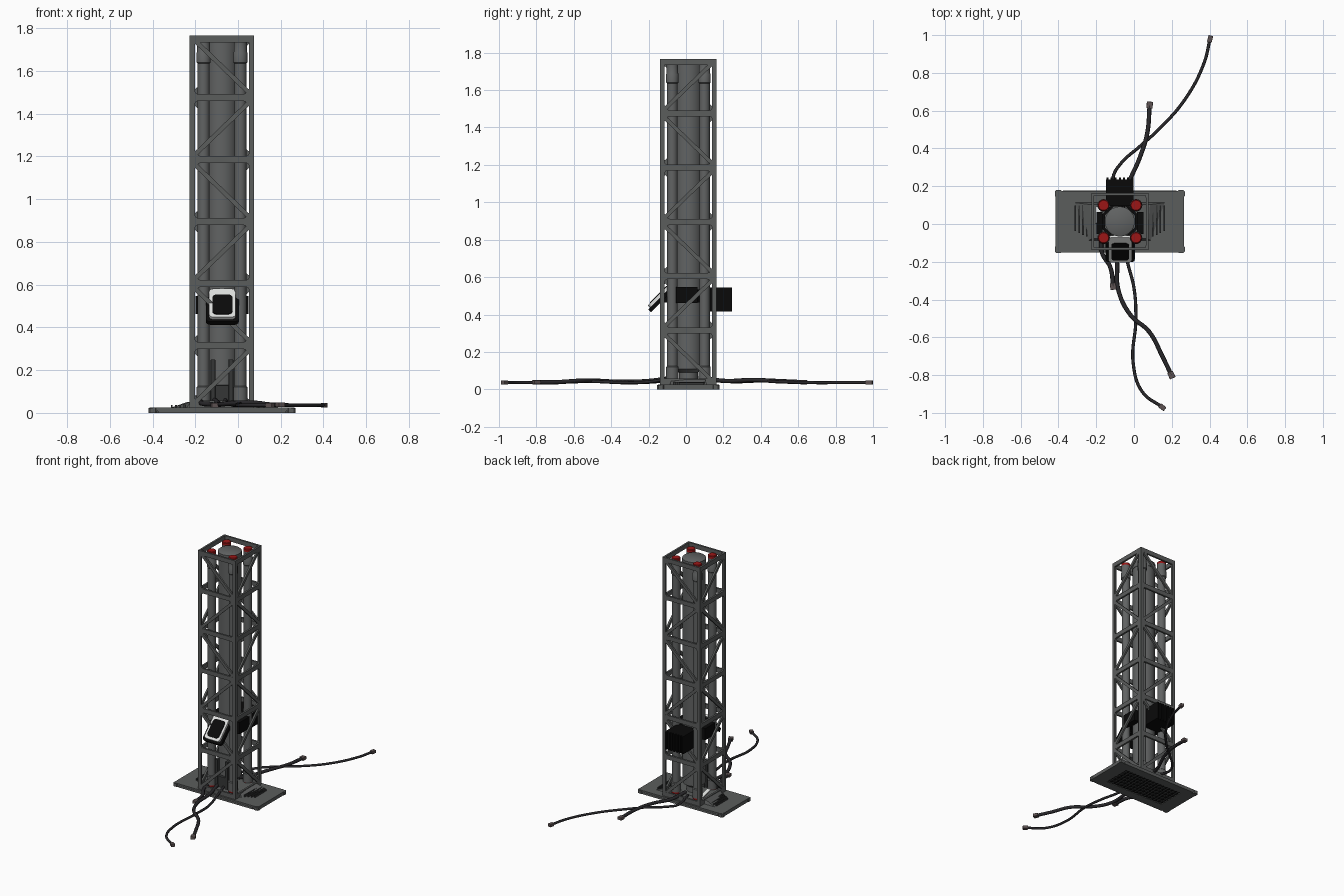
import bpy, bmesh, math
from mathutils import Matrix, Vector

if "Cube" in bpy.data.objects:
    bpy.data.objects.remove(bpy.data.objects["Cube"])

CX, CY = -0.075, 0.013          # tower axis
H = 0.151                       # tower half width
Z0, Z1, BAYS = 0.025, 1.766, 6  # tower bottom, top, bays


def mat(name, rgb):
    m = bpy.data.materials.new(name)
    m.diffuse_color = (*rgb, 1)
    m.use_nodes = True
    m.node_tree.nodes["Principled BSDF"].inputs["Base Color"].default_value = m.diffuse_color
    return m


GREY = mat("steel grey", (0.105, 0.11, 0.108))
TUBE = mat("tube grey", (0.12, 0.125, 0.125))
DARK = mat("dark grey", (0.035, 0.037, 0.037))
BLACK = mat("black", (0.003, 0.003, 0.003))
CABLE = mat("cable black", (0.022, 0.021, 0.024))
RED = mat("red", (0.33, 0.008, 0.008))
WHITE = mat("white", (0.75, 0.76, 0.75))
PLUG = mat("plug grey", (0.11, 0.085, 0.085))


def finish(name, bm, material, smooth=False, bevel=0):
    bmesh.ops.recalc_face_normals(bm, faces=bm.faces)
    me = bpy.data.meshes.new(name)
    bm.to_mesh(me)
    bm.free()
    me.materials.append(material)
    ob = bpy.data.objects.new(name, me)
    bpy.context.collection.objects.link(ob)
    if bevel:
        b = ob.modifiers.new("bevel", 'BEVEL')
        b.width, b.segments = bevel, 2
    if smooth:
        bpy.ops.object.select_all(action='DESELECT')
        ob.select_set(True)
        bpy.context.view_layer.objects.active = ob
        bpy.ops.object.shade_smooth_by_angle(angle=math.radians(40))
    return ob


def add_box(bm, c, s, rot=Matrix()):
    bmesh.ops.create_cube(bm, size=1, matrix=Matrix.Translation(c) @ rot @ Matrix.Diagonal((*s, 1)))


def box(name, c, s, material, bevel=0, rot=Matrix()):
    bm = bmesh.new()
    add_box(bm, c, s, rot)
    return finish(name, bm, material, bevel=bevel)


def add_prism(bm, pts, d0, d1, m=Matrix()):
    a = [bm.verts.new(m @ Vector((x, y, d0))) for x, y in pts]
    b = [bm.verts.new(m @ Vector((x, y, d1))) for x, y in pts]
    n = len(pts)
    bm.faces.new(a[::-1])
    bm.faces.new(b)
    for i in range(n):
        bm.faces.new((a[i], a[(i + 1) % n], b[(i + 1) % n], b[i]))


def lathe(name, x, y, profile, material, n=32):
    """Solid of revolution from (radius, z) pairs."""
    bm = bmesh.new()
    rings = [[bm.verts.new((x + r * math.cos(2 * math.pi * i / n), y + r * math.sin(2 * math.pi * i / n), z))
              for i in range(n)] for r, z in profile]
    for a, b in zip(rings, rings[1:]):
        for i in range(n):
            bm.faces.new((a[i], a[(i + 1) % n], b[(i + 1) % n], b[i]))
    bm.faces.new(rings[0])
    bm.faces.new(rings[-1])
    return finish(name, bm, material, smooth=True)


def round_rect(w, h, r, n=5):
    return [(sx * (w - r) + r * math.cos(a), sy * (h - r) + r * math.sin(a))
            for sx, sy, q in ((1, 1, 0), (-1, 1, 1), (-1, -1, 2), (1, -1, 3))
            for a in [math.pi / 2 * (q + i / n) for i in range(n + 1)]]


# Lattice tower: one panel per side, diagonals meet at shared corners
T, POST, BEAM = 0.014, 0.024, 0.032
step = (Z1 - Z0) / BAYS
for k, side in enumerate(("front", "right", "back", "left")):
    bm = bmesh.new()
    for s in (-1, 1):
        add_box(bm, (s * (H - POST / 2), -H + T / 2, (Z0 + Z1) / 2), (POST, T, Z1 - Z0))
    for i in range(BAYS + 1):
        z = min(max(Z0 + i * step, Z0 + BEAM / 2), Z1 - BEAM / 2)
        add_box(bm, (0, -H + T / 2, z), (2 * H - 0.01, T * 0.96, BEAM))
    flat = Matrix.Rotation(math.pi / 2, 4, 'X')   # local y becomes z, local z becomes -y
    for i in range(BAYS):
        lo, hi = Z0 + i * step, Z0 + (i + 1) * step
        d = 1 if (i + k) % 2 else -1              # side of the lower end
        w, e = H - 0.014, 0.013
        a, b = Vector((d * w, lo + e)), Vector((-d * w, hi - e))
        ang = math.atan2(b.y - a.y, b.x - a.x)
        c = (a + b) / 2
        add_box(bm, (c.x, -H + T / 2, c.y), ((b - a).length, T * 0.9, 0.021), Matrix.Rotation(-ang, 4, 'Y'))
        # corner fillets of the opening
        for sx in (-1, 1):
            for zz, sz in ((lo + BEAM / 2, 1), (hi - BEAM / 2, -1)):
                x = sx * (H - POST)
                g = 0.026 if sx * sz == d else 0.014
                add_prism(bm, [(x, zz), (x - sx * g, zz), (x - sx * g * .3, zz + sz * g * .3), (x, zz + sz * g)],
                          H - T * 0.95, H - T * 0.05, flat)
    bm.transform(Matrix.Translation((CX, CY, 0)) @ Matrix.Rotation(k * math.pi / 2, 4, 'Z'))
    finish("lattice_" + side, bm, GREY)

# Central column with collars
lathe("central_column", CX, CY, [(0.05, 0.05), (0.05, 0.09), (0.076, 0.11), (0.076, 1.70), (0.079, 1.70),
                                 (0.079, 1.745), (0.072, 1.75)], TUBE, 40)

# Four corner tubes with red ends
for i, (sx, sy) in enumerate(((-1, -1), (1, -1), (1, 1), (-1, 1))):
    x, y = CX + sx * 0.086, CY + sy * 0.086
    lathe(f"corner_tube_{i}", x, y, [(0.033, 0.055), (0.033, 0.12), (0.028, 0.125), (0.028, 1.635), (0.033, 1.64),
                                     (0.033, 1.685), (0.030, 1.69), (0.030, 1.738)], TUBE, 24)
    lathe(f"red_top_cap_{i}", x, y, [(0.030, 1.738), (0.030, 1.754), (0.026, 1.758)], RED, 24)
    lathe(f"red_bottom_cap_{i}", x, y, [(0.03, 0.042), (0.03, 0.055)], RED, 24)

# Base plate: frame around a recessed grille underneath
bm = bmesh.new()
c = 0.018
W, D = 0.344, 0.167


def octagon(w, d, k):
    return [(w - k, d), (k - w, d), (-w, d - k), (-w, k - d), (k - w, -d), (w - k, -d), (w, k - d), (w, d - k)]


BASE = Matrix.Translation((CX, CY, 0))
add_prism(bm, octagon(W - 0.004, D - 0.004, c), 0.010, 0.025, BASE)
for s in (-1, 1):
    add_box(bm, (CX + s * 0.29, CY, 0.007), (0.1, 2 * D - 0.03, 0.014))
    add_box(bm, (CX, CY + s * 0.133, 0.007), (0.6, 0.064, 0.014))
    for t in (-1, 1):   # raised corner feet
        add_prism(bm, octagon(0.02, 0.02, 0.008), 0, 0.022, Matrix.Translation((CX + s * (W - .02), CY + t * (D - .02), 0)))
finish("base_plate", bm, GREY)
box("grille_recess", (CX, CY, 0.0085), (0.48, 0.204, 0.004), BLACK)
bm = bmesh.new()
for i in range(17):
    add_box(bm, (CX - 0.224 + i * 0.028, CY, 0.004), (0.009, 0.204, 0.007))
for i in range(5):
    add_box(bm, (CX, CY - 0.068 + i * 0.034, 0.004), (0.48, 0.007, 0.006))
finish("grille_bars", bm, DARK)

# Raised foot under the tower with sloped sides
bm = bmesh.new()
low = [(-0.24, 0.10), (-0.165, -0.10), (0.165, -0.10), (0.24, 0.10)]
va = [bm.verts.new((CX + x, CY + y, 0.024)) for x, y in low]
vb = [bm.verts.new((CX + math.copysign(0.145, x) * (1 if y < 0 else 1.1), CY + y * 0.9, 0.052)) for x, y in low]
bm.faces.new(va)
bm.faces.new(vb)
for i in range(4):
    bm.faces.new((va[i], va[(i + 1) % 4], vb[(i + 1) % 4], vb[i]))
finish("sloped_foot", bm, GREY)
bm = bmesh.new()
for s in (-1, 1):
    for i in range(4):
        x, y = 0.175 + i * 0.02, 0.092
        add_box(bm, (CX + s * x, CY + 0.005 + i * 0.004, 0.030), (0.008, 0.17 - i * 0.012, 0.02 - i * 0.002))
finish("vent_fins", bm, DARK)

# Lower bracket in front of the column
bm = bmesh.new()
for s in (-1, 1):
    add_box(bm, (CX + s * 0.042, CY - 0.085, 0.15), (0.022, 0.03, 0.2))
add_box(bm, (CX, CY - 0.08, 0.09), (0.08, 0.03, 0.08))
finish("lower_bracket", bm, DARK, bevel=0.003)

# Small white tag on the foot
box("white_tag", (CX - 0.115, CY + 0.035, 0.07), (0.03, 0.09, 0.006), WHITE, rot=Matrix.Rotation(-0.25, 4, 'X'))

# Clamp round the column: octagonal ring with side pads
bm = bmesh.new()
for i in range(8):
    a = math.pi / 4 * i
    add_box(bm, (CX + 0.086 * math.cos(a), CY + 0.086 * math.sin(a), 0.5), (0.014, 0.074, 0.07),
            Matrix.Rotation(a, 4, 'Z'))
for s in (-1, 1):
    add_box(bm, (CX + s * 0.108, CY - 0.008, 0.505), (0.032, 0.115, 0.085))
finish("column_clamp", bm, BLACK)

# Control box at the back with cooling ribs
box("control_box", (CX, 0.165, 0.48), (0.146, 0.14, 0.128), BLACK)
bm = bmesh.new()
for i in range(7):
    add_box(bm, (CX - 0.066 + i * 0.022, 0.24, 0.48), (0.011, 0.014, 0.128))
finish("control_box_ribs", bm, BLACK)

# Tilted display at the front: housing, white bezel, black screen
tilt = Matrix.Translation((CX + 0.002, -0.135, 0.512)) @ Matrix.Rotation(math.radians(45), 4, 'X')
for name, w, h, dy, d0, d1, m in (("display_housing", 0.077, 0.085, -0.022, -0.034, -0.012, BLACK),
                                  ("display_bezel", 0.062, 0.094, 0, -0.012, 0.004, WHITE),
                                  ("display_screen", 0.047, 0.064, -0.012, 0.003, 0.008, BLACK)):
    bm = bmesh.new()
    add_prism(bm, [(x, y + dy) for x, y in round_rect(w, h, 0.02)], d0, d1, tilt)
    finish(name, bm, m)
box("display_arm", (CX, -0.09, 0.49), (0.05, 0.08, 0.05), BLACK)

# Loose cables on the ground with plugs at the ends
CABLES = {
    "back_cable_short": (0.0115, [(-0.06, 0.09, .06), (-0.03, 0.21, .045), (0.03, 0.35, .05), (0.07, 0.48, .045), (0.083, 0.63, .038)]),
    "back_cable_long": (0.0085, [(-0.1, 0.12, .06), (-0.11, 0.25, .04), (-0.07, 0.32, .042), (0.03, 0.41, .045), (0.13, 0.5, .04),
                                 (0.27, 0.66, .036), (0.37, 0.85, .036), (0.403, 0.98, .036)]),
    "front_cable_stub": (0.0115, [(-0.17, -0.06, .06), (-0.17, -0.15, .045), (-0.125, -0.23, .04), (-0.11, -0.33, .036)]),
    "front_cable_short": (0.0115, [(-0.11, -0.08, .06), (-0.09, -0.2, .045), (-0.085, -0.34, .04), (-0.02, -0.48, .046), (0.08, -0.57, .046),
                                   (0.15, -0.7, .038), (0.198, -0.8, .038)]),
    "front_cable_long": (0.0085, [(-0.06, -0.08, .06), (-0.035, -0.2, .04), (0, -0.34, .036), (0.01, -0.5, .042), (-0.004, -0.74, .036),
                                  (0.045, -0.89, .036), (0.15, -0.97, .036)]),
}
for name, (r, pts) in CABLES.items():
    cu = bpy.data.curves.new(name, 'CURVE')
    cu.dimensions, cu.bevel_depth, cu.bevel_resolution, cu.resolution_u = '3D', r, 2, 8
    cu.use_fill_caps = True
    sp = cu.splines.new('BEZIER')
    sp.bezier_points.add(len(pts) - 1)
    for p, q in zip(sp.bezier_points, pts):
        p.co = q
        p.handle_left_type = p.handle_right_type = 'AUTO'
    cu.materials.append(CABLE)
    ob = bpy.data.objects.new(name, cu)
    bpy.context.collection.objects.link(ob)
    bpy.ops.object.select_all(action='DESELECT')
    ob.select_set(True)
    bpy.context.view_layer.objects.active = ob
    bpy.ops.object.convert(target='MESH')
    end, prev = Vector(pts[-1]), Vector(pts[-2])
    ang = math.atan2(end.y - prev.y, end.x - prev.x)
    box(name + "_plug", end, (0.036, 2.5 * r + 0.004, 0.022), PLUG, 0.003, Matrix.Rotation(ang, 4, 'Z'))
